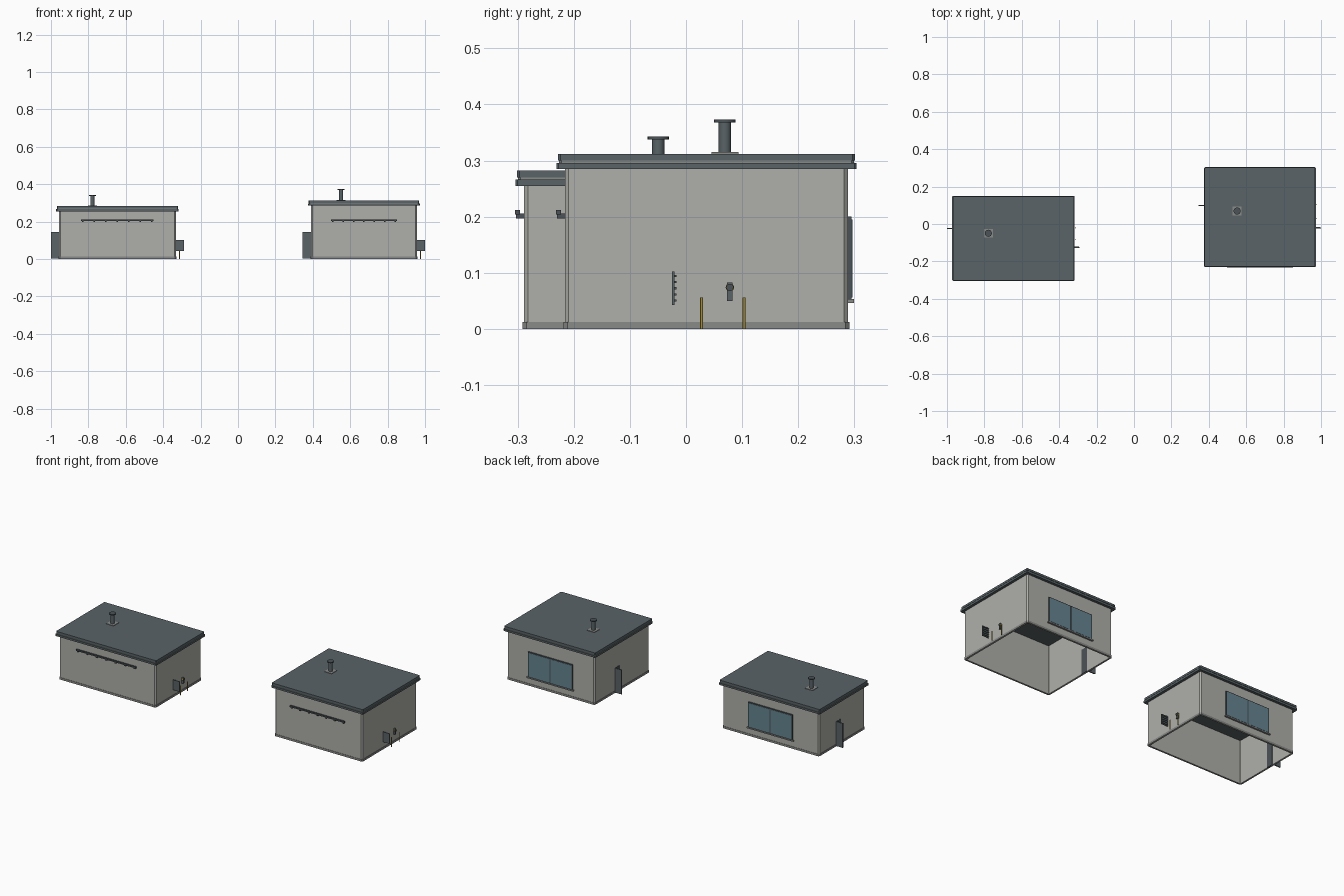
import bpy, bmesh, math
from mathutils import Matrix

cube = bpy.data.objects.get("Cube")
if cube:
    bpy.data.objects.remove(cube, do_unlink=True)


def material(name, *rgb):
    m = bpy.data.materials.new(name)
    m.use_nodes = True
    m.diffuse_color = (*rgb, 1)
    m.node_tree.nodes["Principled BSDF"].inputs["Base Color"].default_value = (*rgb, 1)
    return m


WALL = material("wall_plaster", 0.43, 0.43, 0.40)
TRIM = material("trim_grey", 0.25, 0.26, 0.25)
ROOF = material("slate_grey", 0.10, 0.125, 0.135)
DARK = material("dark_metal", 0.07, 0.085, 0.095)
GLASS = material("blue_glass", 0.13, 0.23, 0.28)
YELLOW = material("post_yellow", 0.38, 0.27, 0.04)


def finish(name, bm, mat):
    me = bpy.data.meshes.new(name)
    bm.to_mesh(me)
    bm.free()
    me.materials.append(mat)
    ob = bpy.data.objects.new(name, me)
    bpy.context.collection.objects.link(ob)
    return ob


def box_mesh(x0, x1, y0, y1, z0, z1, chamfer=0):
    """Box between limits, with optional chamfered upright corners."""
    bm = bmesh.new()
    bmesh.ops.create_cube(bm, size=1)
    size = Matrix.Diagonal((x1 - x0, y1 - y0, z1 - z0, 1))
    middle = Matrix.Translation(((x0 + x1) / 2, (y0 + y1) / 2, (z0 + z1) / 2))
    bm.transform(middle @ size)
    if chamfer:
        uprights = [e for e in bm.edges
                    if abs(e.verts[0].co.z - e.verts[1].co.z) > 1e-5]
        bmesh.ops.bevel(bm, geom=uprights, offset=chamfer, segments=1, affect='EDGES')
    return bm


def box(name, mat, *limits):
    return finish(name, box_mesh(*limits), mat)


def cylinder(name, mat, radius, base, length, axis='Z', sides=20):
    bm = bmesh.new()
    bmesh.ops.create_cone(bm, cap_ends=True, segments=sides, radius1=radius,
                          radius2=radius, depth=length)
    bm.transform(Matrix.Translation((0, 0, length / 2)))
    if axis == 'X':
        bm.transform(Matrix.Rotation(math.pi / 2, 4, 'Y'))
    bm.transform(Matrix.Translation(base))
    for f in bm.faces:
        f.smooth = len(f.verts) == 4
    for e in bm.edges:
        e.smooth = all(len(f.verts) == 4 for f in e.link_faces)
    return finish(name, bm, mat)


def shell(name, mat, cx, cy, hx, hy, z0, z1, thickness):
    """Open-ended ring of wall with chamfered corners."""
    bm = box_mesh(cx - hx, cx + hx, cy - hy, cy + hy, z0, z1, 0.007)
    caps = [f for f in bm.faces if abs(f.normal.z) > 0.9]
    bmesh.ops.delete(bm, geom=caps, context='FACES_ONLY')
    ob = finish(name, bm, mat)
    mod = ob.modifiers.new("thickness", 'SOLIDIFY')
    mod.thickness = thickness
    mod.offset = -1
    return ob


def slab(name, mat, cx, cy, hx, hy, z0, z1):
    return finish(name, box_mesh(cx - hx, cx + hx, cy - hy, cy + hy, z0, z1, 0.004), mat)


def house(tag, cx, cy, hx, hy, top):
    left, right = cx + hx, cx - hx      # model's left is +x
    front, back = cy - hy, cy + hy

    # Hollow walls and plinth
    shell(tag + "_walls", WALL, cx, cy, hx, hy, 0, top + 0.002, 0.009)
    shell(tag + "_plinth", TRIM, cx, cy, hx + 0.002, hy + 0.002, 0, 0.012, 0.010)

    # Two-step flat roof
    slab(tag + "_roof_lower_band", ROOF, cx, cy, hx + 0.015, hy + 0.015, top, top + 0.011)
    slab(tag + "_roof_neck", TRIM, cx, cy, hx + 0.010, hy + 0.010, top + 0.010, top + 0.017)
    slab(tag + "_roof_upper_band", ROOF, cx, cy, hx + 0.012, hy + 0.012,
         top + 0.015, top + 0.027)

    # Roof vent pipe
    px, py, pz = cx - 0.43 * hx, cy + 0.13 * hy, top + 0.027
    box(tag + "_vent_base", TRIM, px - 0.024, px + 0.024, py - 0.024, py + 0.024,
        pz - 0.001, pz + 0.003)
    cylinder(tag + "_vent_pipe", ROOF, 0.011, (px, py, pz), 0.058)
    cylinder(tag + "_vent_cap", DARK, 0.019, (px, py, pz + 0.056), 0.005)

    # Front rail with brackets
    half = 0.62 * hx
    box(tag + "_front_rail", DARK, cx - half, cx + half, front - 0.016, front - 0.007,
        0.204, 0.212)
    for i in range(7):
        bx = cx + half * (i - 3) / 3.15
        box(tag + "_rail_bracket", DARK, bx - 0.004, bx + 0.004, front - 0.014,
            front + 0.001, 0.197, 0.206)

    # Back window: frame, two panes, sill
    w = 0.143
    box(tag + "_window_frame", DARK, cx - w, cx + w, back - 0.002, back + 0.006, 0.05, 0.20)
    for side in (-1, 1):
        mid = cx + side * w / 2
        box(tag + "_window_pane", GLASS, mid - w / 2 + 0.004, mid + w / 2 - 0.004,
            back + 0.001, back + 0.0075, 0.056, 0.195)
    box(tag + "_window_sill", TRIM, cx - w - 0.007, cx + w + 0.007, back - 0.002,
        back + 0.010, 0.046, 0.053)

    # Doorway panel and open door leaf
    dy = cy + 0.25 * hy
    box(tag + "_doorway", DARK, right - 0.001, right + 0.010, dy - 0.043, dy, 0, 0.145)
    box(tag + "_door_leaf", ROOF, right - 0.044, right + 0.002, dy - 0.003, dy + 0.003,
        0.002, 0.145)

    # Louvred panel on the left wall
    vy = cy - 0.235 * hy
    box(tag + "_louvre_panel", ROOF, left - 0.002, left + 0.043, vy - 0.002, vy + 0.002,
        0.043, 0.102)
    for i in range(5):
        z = 0.050 + i * 0.011
        box(tag + "_louvre_slat", DARK, left + 0.003, left + 0.039, vy, vy + 0.006,
            z - 0.0015, z + 0.0025)

    # Meter with dial
    my = cy + 0.165 * hy
    box(tag + "_meter_body", ROOF, left - 0.002, left + 0.010, my - 0.005, my + 0.005,
        0.05, 0.083)
    cylinder(tag + "_meter_ring", YELLOW, 0.0075, (left, my, 0.074), 0.009, 'X')
    cylinder(tag + "_meter_dial", DARK, 0.0065, (left, my, 0.074), 0.013, 'X')

    # Guard posts
    for k in (-0.035, 0.265):
        cylinder(tag + "_guard_post", YELLOW, 0.0025, (left + 0.019, cy + k * hy, 0),
                 0.056, sides=10)


house("wide_house", -0.6445, -0.077, 0.3125, 0.212, 0.255)
house("tall_house", 0.6735, 0.0365, 0.2835, 0.2525, 0.285)
